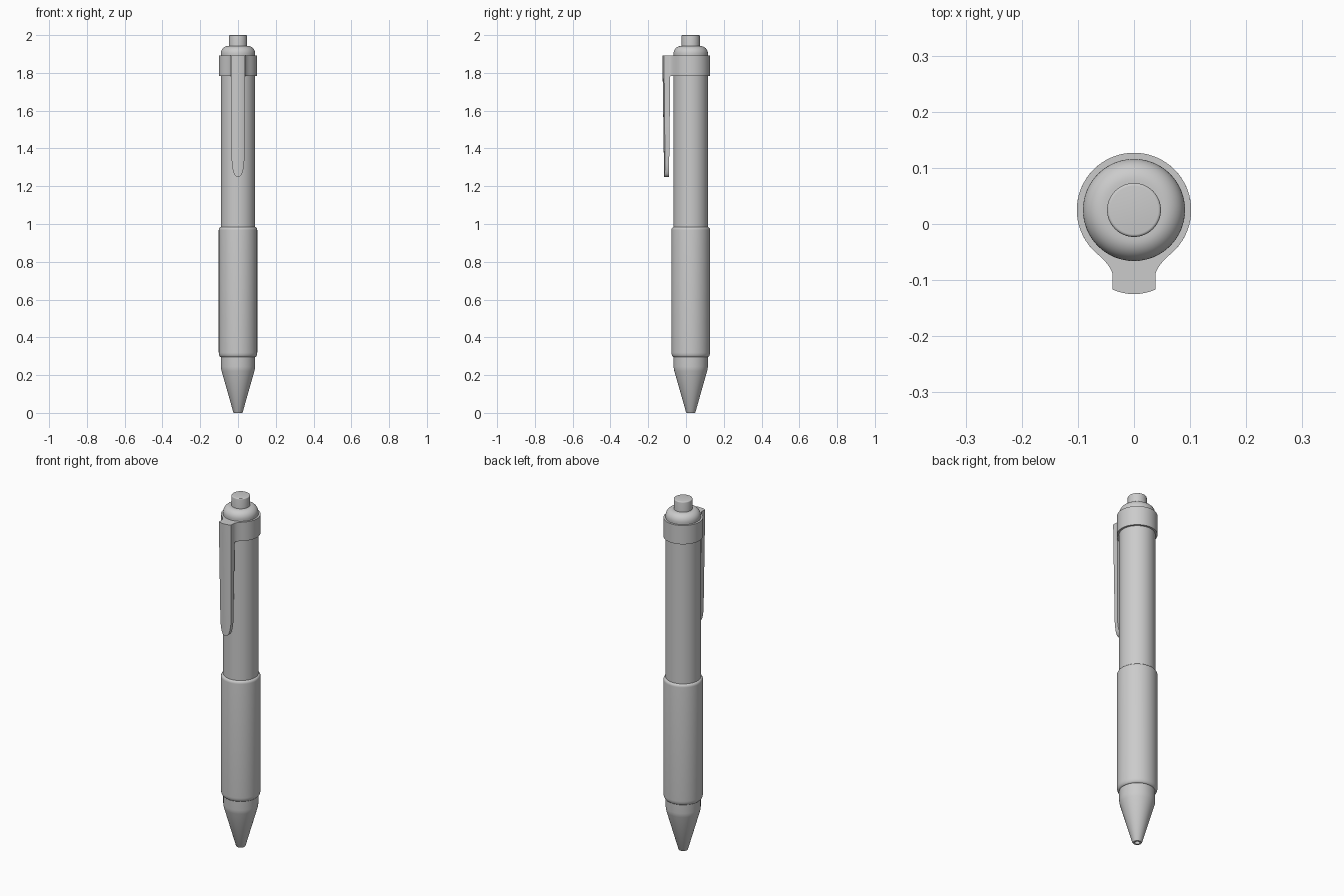
import bpy, bmesh, math

if "Cube" in bpy.data.objects:
    bpy.data.objects.remove(bpy.data.objects["Cube"])

CY = 0.025   # y of the pen axis
SEG = 64


def finish(name, bm, angle=35):
    bmesh.ops.recalc_face_normals(bm, faces=bm.faces)
    me = bpy.data.meshes.new(name)
    bm.to_mesh(me)
    bm.free()
    ob = bpy.data.objects.new(name, me)
    bpy.context.collection.objects.link(ob)
    bpy.ops.object.select_all(action='DESELECT')
    ob.select_set(True)
    bpy.context.view_layer.objects.active = ob
    bpy.ops.object.shade_smooth_by_angle(angle=math.radians(angle))
    return ob


def loft(name, rings, angle=35):
    """Skin a stack of closed rings and cap both ends."""
    bm = bmesh.new()
    vs = [[bm.verts.new(p) for p in r] for r in rings]
    n = len(vs[0])
    for a, b in zip(vs, vs[1:]):
        for i in range(n):
            j = (i + 1) % n
            bm.faces.new((a[i], a[j], b[j], b[i]))
    bm.faces.new(vs[0])
    bm.faces.new(vs[-1])
    return finish(name, bm, angle)


def lathe(name, profile):
    """Revolve (radius, z) points around the pen axis."""
    turn = [2 * math.pi * i / SEG for i in range(SEG)]
    return loft(name, [[(r * math.cos(t), CY + r * math.sin(t), z) for t in turn]
                       for r, z in profile])


def corner(r, z, dr, dz, start, end, n=6):
    """Elliptical corner points about centre (r, z)."""
    angs = [math.radians(start + (end - start) * i / n) for i in range(n + 1)]
    return [(r + dr * math.cos(a), z + dz * math.sin(a)) for a in angs]


# nose cone with bored tip
lathe("nose_cone", [(0.013, 0.05), (0.013, 0.0), (0.022, 0.0), (0.025, 0.004),
                    (0.087, 0.222), (0.0895, 0.232), (0.0905, 0.245), (0.0905, 0.32)])

# rubber grip with rounded ends
lathe("grip", [(0.088, 0.295)] + corner(0.09, 0.32, 0.012, 0.025, -80, 0)
      + corner(0.09, 0.968, 0.012, 0.016, 0, 85) + [(0.085, 0.984)])

# upper barrel, ending in the rounded shoulder
lathe("barrel", [(0.091, 0.96), (0.091, 1.90)] + corner(0.053, 1.902, 0.038, 0.040, 0, 90, 10)
      + [(0.045, 1.942)])

# push button
lathe("push_button", [(0.048, 1.92)] + corner(0.043, 1.995, 0.005, 0.005, 0, 90, 4))

# collar ring flaring forward into the clip root
R, W = 0.102, 0.038
outline = []
for i in range(49):
    t = math.radians(-50 + 280 * i / 48)
    outline.append((R * math.cos(t), CY + R * math.sin(t)))
p0, p1, p2 = outline[0], (0.041, -0.0745), (W, -0.09)
flare = []
for i in range(1, 9):
    u = i / 8
    flare.append(tuple((1 - u) ** 2 * a + 2 * u * (1 - u) * b + u * u * c
                       for a, b, c in zip(p0, p1, p2)))
outline += [(-x, y) for x, y in flare] + flare[::-1]
loft("collar", [[(x, y, z) for x, y in outline] for z in (1.784, 1.891)])


# pocket clip: crowned front, tapering to a rounded end
def clip_ring(z, w, front, back):
    ring = [(w * k / 4, front + 0.008 * (w / W) ** 2 * (k / 4) ** 2, z) for k in range(-4, 5)]
    return ring + [(w, back, z), (-w, back, z)]


def clip_at(z, w):
    u = (1.891 - z) / 0.641
    return clip_ring(z, w, -0.125 + 0.009 * u, -0.082 - 0.008 * u)


tip = [(1.25, 0.004), (1.252, 0.010), (1.257, 0.016), (1.265, 0.021),
       (1.28, 0.026), (1.30, 0.030), (1.325, 0.033)]
loft("clip", [clip_at(z, w) for z, w in tip + [(1.60, 0.036), (1.784, W), (1.891, W)]])
